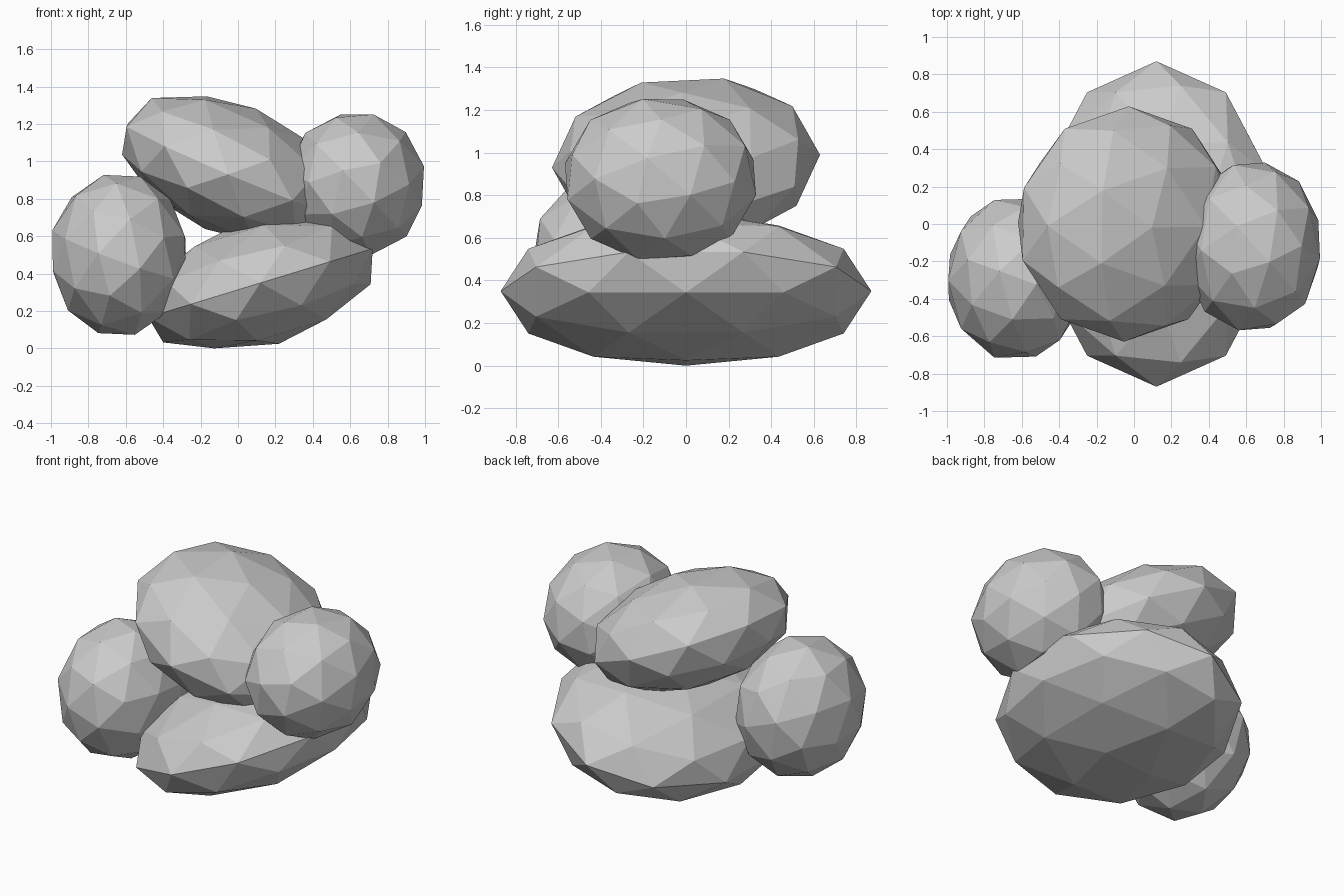
import bpy, bmesh
from math import radians
from mathutils import Matrix, Vector, Euler

if "Cube" in bpy.data.objects:
    bpy.data.objects.remove(bpy.data.objects["Cube"])


def rock(name, centre, radii, tilt=(0, 0, 0), spin=(0, 0, 0)):
    """Faceted boulder: spin places the facets, tilt turns the ellipsoid."""
    bm = bmesh.new()
    bmesh.ops.create_icosphere(bm, subdivisions=2, radius=1.0)
    turn = Euler([radians(a) for a in tilt]).to_matrix().to_4x4()
    facets = Euler([radians(a) for a in spin]).to_matrix().to_4x4()
    size = Matrix.Diagonal((*radii, 1.0))
    bm.transform(Matrix.Translation(Vector(centre)) @ turn @ size @ facets)
    # Rest on the ground
    for v in bm.verts:
        v.co.z = max(v.co.z, 0.0)
    mesh = bpy.data.meshes.new(name)
    bm.to_mesh(mesh)
    bm.free()
    obj = bpy.data.objects.new(name, mesh)
    bpy.context.collection.objects.link(obj)
    return obj


# Wide flat boulder underneath
rock("base_rock", (0.12, 0, 0.35), (0.66, 0.87, 0.34), tilt=(0, -17, 0))
# Slab leaning across the top
rock("top_rock", (-0.04, 0, 0.96), (0.63, 0.63, 0.35), tilt=(3, 23, 0))
# Rounder boulders on either side
rock("left_rock", (-0.635, -0.29, 0.50), (0.375, 0.445, 0.44), spin=(10, 15, 20))
rock("right_rock", (0.63, -0.12, 0.875), (0.38, 0.465, 0.395), spin=(15, -20, 10))
